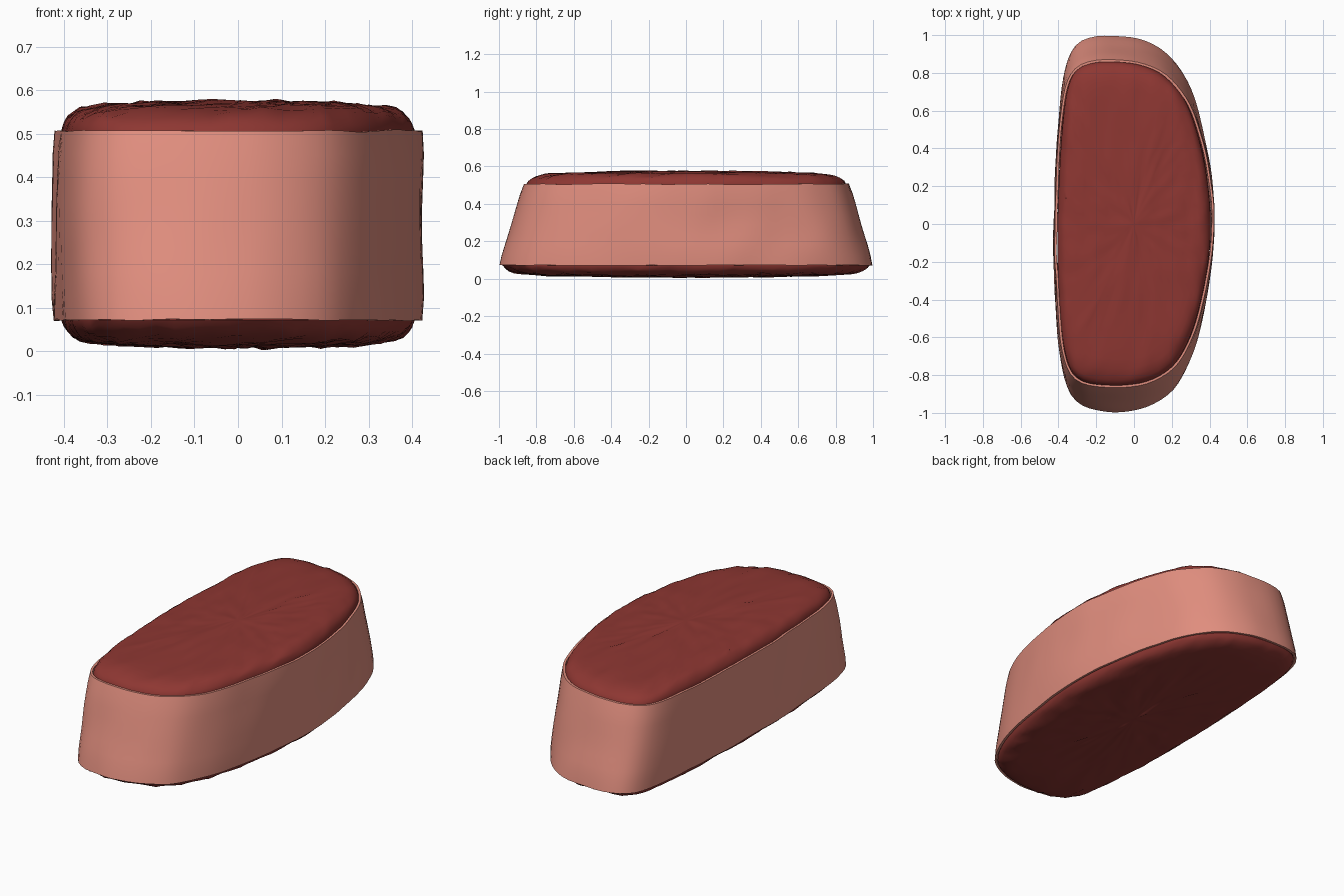
import bpy, bmesh, math
from mathutils import Vector, noise

if "Cube" in bpy.data.objects:
    bpy.data.objects.remove(bpy.data.objects["Cube"])

N = 112
Z0, Z1 = 0.072, 0.507

# D-shaped footprint at the lower rim
CTRL = [(0.425, 0.0), (0.405, 0.28), (0.355, 0.55), (0.28, 0.77), (0.17, 0.91),
        (0.04, 0.98), (-0.1, 1.0), (-0.22, 0.995), (-0.31, 0.95), (-0.365, 0.84),
        (-0.395, 0.62), (-0.415, 0.28), (-0.425, -0.08), (-0.417, -0.4),
        (-0.396, -0.7), (-0.355, -0.88), (-0.28, -0.965), (-0.16, -0.995),
        (-0.03, -0.995), (0.1, -0.96), (0.22, -0.87), (0.31, -0.7),
        (0.37, -0.48), (0.41, -0.24)]


def outline(count):
    """Smooth closed curve through the control points, evenly resampled."""
    pts = [Vector(p) for p in CTRL]
    m, dense = len(pts), []
    for i in range(m):
        a, b, c, d = (pts[(i + k) % m] for k in (-1, 0, 1, 2))
        for s in range(16):
            t = s / 16
            dense.append(0.5 * (2 * b + (c - a) * t + (2 * a - 5 * b + 4 * c - d) * t * t
                                + (3 * b - a - 3 * c + d) * t ** 3))
    dense.append(dense[0])
    run = [0.0]
    for p, q in zip(dense, dense[1:]):
        run.append(run[-1] + (q - p).length)
    out, j = [], 0
    for i in range(count):
        s = run[-1] * i / count
        while run[j + 1] < s:
            j += 1
        out.append(dense[j].lerp(dense[j + 1], (s - run[j]) / (run[j + 1] - run[j])))
    return out


BASE = outline(N)


def ring(z, inset, scale=1.0):
    """Footprint at height z: ends lean inwards, sides stay upright."""
    f = (z - Z0) / (Z1 - Z0)
    ky = 1 - 0.127 * min(max(f, 0), 1)
    pts = [Vector((p.x, p.y * ky)) for p in BASE]
    res = []
    for i, p in enumerate(pts):
        t = (pts[(i + 1) % N] - pts[i - 1]).normalized()
        q = p - Vector((t.y, -t.x)) * inset
        res.append(Vector((q.x * scale, q.y * scale, z)))
    return res


def loft(name, rings, color, angle, cap):
    bm = bmesh.new()
    rows = [[bm.verts.new(p) for p in r] for r in rings]
    pairs = list(zip(rows, rows[1:]))
    if not cap:
        pairs.append((rows[-1], rows[0]))
    for a, b in pairs:
        for i in range(N):
            j = (i + 1) % N
            bm.faces.new((a[i], a[j], b[j], b[i]))
    if cap:
        for r in (rows[0], rows[-1]):
            c = bm.verts.new(sum((v.co for v in r), Vector()) / N)
            for i in range(N):
                bm.faces.new((r[i], r[(i + 1) % N], c))
    bmesh.ops.recalc_face_normals(bm, faces=bm.faces)
    me = bpy.data.meshes.new(name)
    bm.to_mesh(me)
    bm.free()
    mat = bpy.data.materials.new(name + "_colour")
    mat.diffuse_color = color
    mat.use_nodes = True
    mat.node_tree.nodes["Principled BSDF"].inputs["Base Color"].default_value = mat.diffuse_color
    me.materials.append(mat)
    ob = bpy.data.objects.new(name, me)
    bpy.context.collection.objects.link(ob)
    bpy.ops.object.select_all(action='DESELECT')
    ob.select_set(True)
    bpy.context.view_layer.objects.active = ob
    bpy.ops.object.shade_smooth_by_angle(angle=math.radians(angle))


# Pink rind: thin wall with a soft rim and slight waviness
def wavy(r):
    return [p + Vector((1, 1, 0)) * 0.006 * noise.noise(p * 5)
            + Vector((0, 0, 0.004 * noise.noise(p * 9))) for p in r]


STEPS = 8
heights = [Z0 + (Z1 - Z0) * i / STEPS for i in range(STEPS + 1)]
outer = [wavy(ring(z, 0.004 if i in (0, STEPS) else 0)) for i, z in enumerate(heights)]
inner = [wavy(ring(z, 0.016)) for z in reversed(heights)]
loft("rind", outer + inner, (0.75, 0.27, 0.21, 1), 40, False)


# Red meat core: shallow rough domes above and below, grain along y
def rough(r, amount):
    return [p + Vector((0, 0, amount * (noise.noise((p.x * 24, p.y * 5, p.z * 4))
                                        + 0.6 * noise.noise((p.x * 60, p.y * 14, 3)))))
            for p in r]


# fraction of dome height reached at each footprint scale, edge to centre
DOME = [(0.99, 0.25), (0.97, 0.45), (0.94, 0.62), (0.9, 0.74), (0.84, 0.82),
        (0.76, 0.87), (0.67, 0.91), (0.57, 0.94), (0.47, 0.96), (0.37, 0.98),
        (0.27, 0.99), (0.17, 1.0), (0.08, 1.0)]


def dome(z_edge, height):
    rows = []
    for s, h in DOME:
        flat = ring(z_edge, 0.02, s)
        rows.append(rough([Vector((p.x, p.y, z_edge + height * h)) for p in flat], 0.009))
    return rows


sides = [ring(Z0 + (Z1 - Z0) * i / 4, 0.019) for i in range(5)]
loft("meat", dome(Z0, -0.062)[::-1] + sides + dome(Z1, 0.066),
     (0.27, 0.038, 0.032, 1), 35, True)
